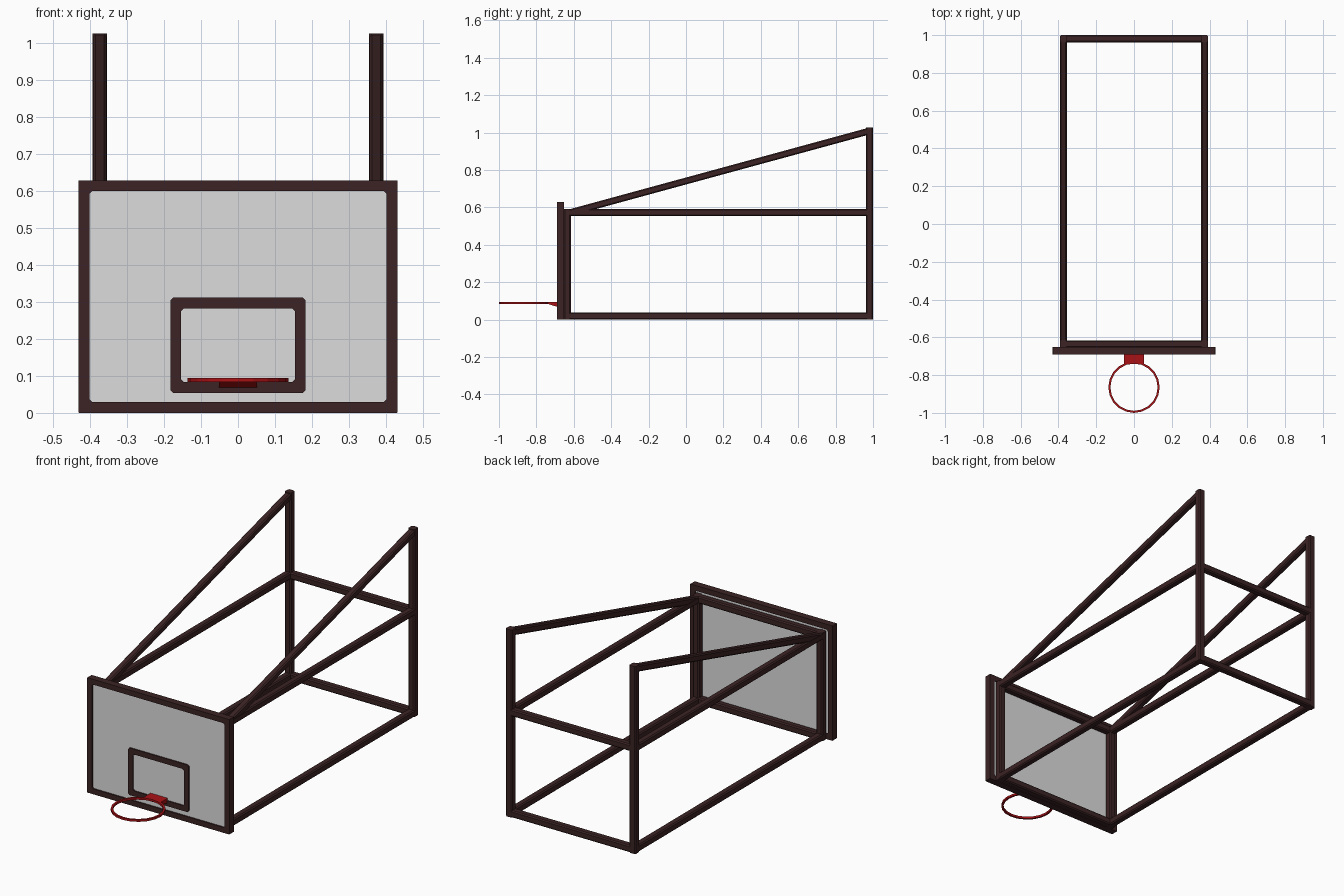
import bpy, bmesh, math
from mathutils import Vector

if "Cube" in bpy.data.objects:
    bpy.data.objects.remove(bpy.data.objects["Cube"])


def material(name, rgb):
    m = bpy.data.materials.new(name)
    m.diffuse_color = (*rgb, 1)
    m.use_nodes = True
    m.node_tree.nodes["Principled BSDF"].inputs["Base Color"].default_value = m.diffuse_color
    return m


STEEL = material("dark brown steel", (0.045, 0.017, 0.018))
WHITE = material("white board", (0.72, 0.72, 0.72))
RED = material("red rim", (0.40, 0.006, 0.008))


def finish(bm, name, mat):
    bmesh.ops.recalc_face_normals(bm, faces=bm.faces)
    me = bpy.data.meshes.new(name)
    bm.to_mesh(me)
    bm.free()
    ob = bpy.data.objects.new(name, me)
    bpy.context.collection.objects.link(ob)
    me.materials.append(mat)
    return ob


def bar(name, a, b, w=0.038, chamfer=0.006):
    """Square tube with chamfered long edges between two points."""
    a, b = Vector(a), Vector(b)
    d = (b - a).normalized()
    u = Vector((1, 0, 0)) if abs(d.x) < 0.5 else Vector((0, 1, 0))
    v = d.cross(u)
    h, k = w / 2, w / 2 - chamfer
    prof = [(h, -k), (h, k), (k, h), (-k, h), (-h, k), (-h, -k), (-k, -h), (k, -h)]
    bm = bmesh.new()
    rings = [[bm.verts.new(p + u * s + v * t) for s, t in prof] for p in (a, b)]
    for i in range(8):
        j = (i + 1) % 8
        bm.faces.new((rings[0][i], rings[0][j], rings[1][j], rings[1][i]))
    for r in rings:
        bm.faces.new(r)
    return finish(bm, name, STEEL)


def outline(hx, z0, z1, c):
    """Rectangle in the XZ plane with cut corners."""
    return [(hx, z0 + c), (hx, z1 - c), (hx - c, z1), (-hx + c, z1),
            (-hx, z1 - c), (-hx, z0 + c), (-hx + c, z0), (hx - c, z0)]


def border(name, hx, z0, z1, w, y0, y1, c_out, c_in):
    """Rectangular frame with an open middle."""
    outer = outline(hx, z0, z1, c_out)
    inner = outline(hx - w, z0 + w, z1 - w, c_in)
    bm = bmesh.new()
    loops = [[bm.verts.new((x, y, z)) for x, z in o]
             for o, y in ((outer, y0), (outer, y1), (inner, y1), (inner, y0))]
    for k in range(4):
        p, q = loops[k], loops[(k + 1) % 4]
        for i in range(8):
            j = (i + 1) % 8
            bm.faces.new((p[i], p[j], q[j], q[i]))
    return finish(bm, name, STEEL)


def prism(name, profile, hx, mat):
    """YZ profile extruded across x."""
    bm = bmesh.new()
    f = bm.faces.new([bm.verts.new((-hx, y, z)) for y, z in profile])
    r = bmesh.ops.extrude_face_region(bm, geom=[f])
    bmesh.ops.translate(bm, vec=(2 * hx, 0, 0),
                        verts=[g for g in r["geom"] if isinstance(g, bmesh.types.BMVert)])
    return finish(bm, name, mat)


# Side trusses
X, YF, YB, ZL, ZU = 0.374, -0.635, 0.981, 0.019, 0.573
for side, x in (("left", -X), ("right", X)):
    bar(side + "_rear_post", (x, YB, 0), (x, YB, 1.026))
    bar(side + "_front_post", (x, YF, 0), (x, YF, 0.592))
    bar(side + "_lower_rail", (x, YF, ZL), (x, YB, ZL))
    bar(side + "_upper_rail", (x, YF, ZU), (x, YB, ZU))
    bar(side + "_diagonal_brace", (x, -0.62, 0.572), (x, 0.98, 1.008), 0.036)

# Cross bars joining the trusses
for end, y in (("front", YF), ("rear", YB)):
    for level, z in (("lower", ZL), ("upper", ZU)):
        bar(f"{end}_{level}_crossbar", (-X, y, z), (X, y, z))

# Backboard, its border and the target rectangle
border("backboard_border", 0.431, 0, 0.629, 0.029, -0.69, -0.652, 0.001, 0.008)
prism("backboard_panel", [(-0.682, 0.02), (-0.66, 0.02), (-0.66, 0.61), (-0.682, 0.61)],
      0.415, WHITE)
border("target_rectangle", 0.183, 0.054, 0.312, 0.029, -0.689, -0.681, 0.008, 0.008)

# Rim bracket
prism("rim_bracket", [(-0.682, 0.068), (-0.695, 0.07), (-0.74, 0.084),
                      (-0.74, 0.095), (-0.682, 0.095)], 0.052, RED)

# Rim ring
bm = bmesh.new()
N, section = 20, [(0.136, 0.084), (0.136, 0.095), (0.125, 0.095), (0.125, 0.084)]
rings = []
for i in range(N):
    t = 2 * math.pi * i / N + math.pi / 2
    rings.append([bm.verts.new((r * math.cos(t), -0.864 + r * math.sin(t), z))
                  for r, z in section])
for i in range(N):
    p, q = rings[i], rings[(i + 1) % N]
    for k in range(4):
        m = (k + 1) % 4
        bm.faces.new((p[k], p[m], q[m], q[k]))
finish(bm, "rim_ring", RED)
